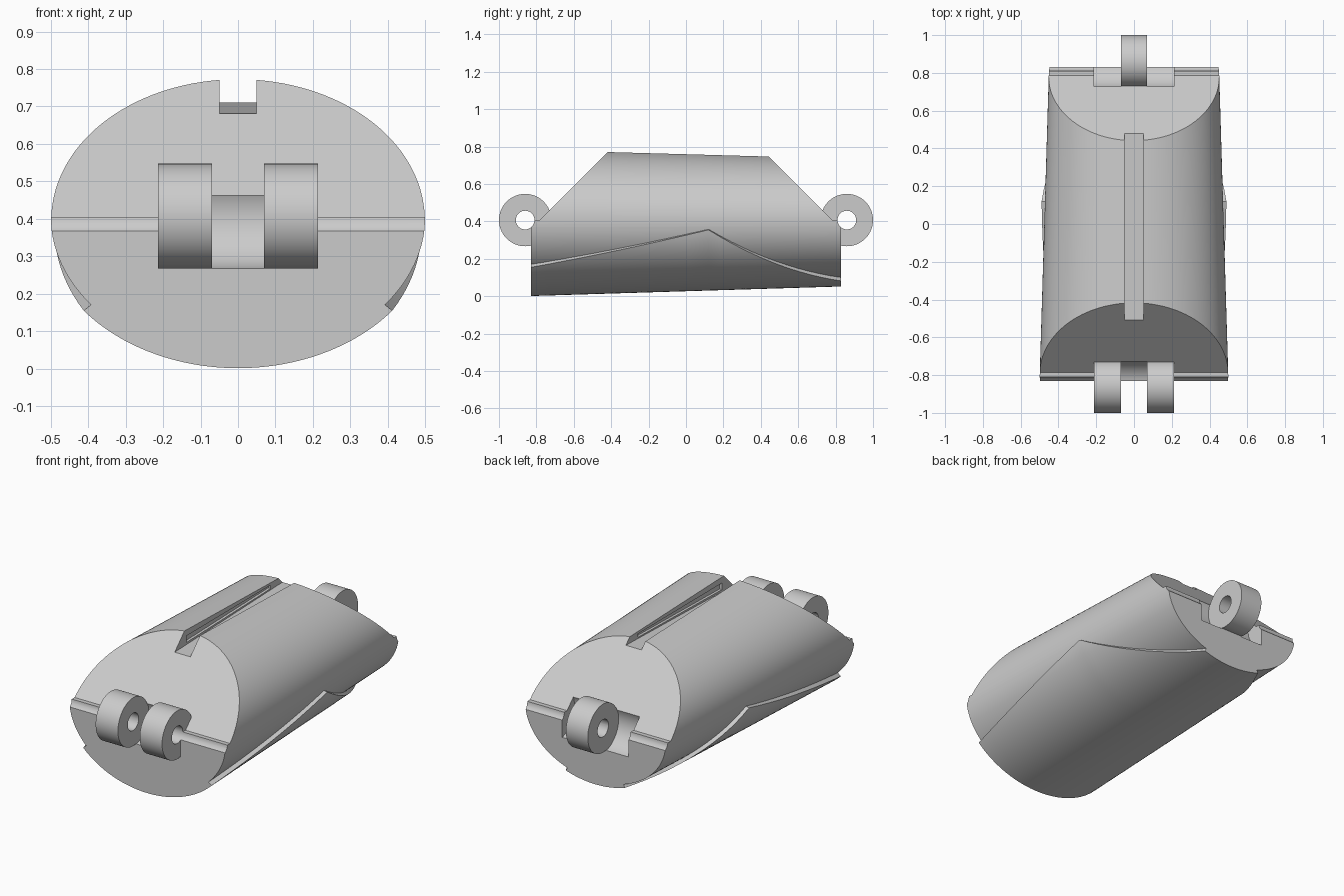
import bpy, bmesh, math

if "Cube" in bpy.data.objects:
    bpy.data.objects.remove(bpy.data.objects["Cube"], do_unlink=True)

grey = bpy.data.materials.new("plain grey")
grey.use_nodes = True
grey.diffuse_color = (0.6, 0.6, 0.6, 1)
grey.node_tree.nodes["Principled BSDF"].inputs["Base Color"].default_value = (0.6, 0.6, 0.6, 1)

END = 0.83          # half length of the body
AXIS_Z = 0.407      # height of the hinge axis
HINGE_Y = 0.86
RADIUS = 0.14
INNER, OUTER = 0.07, 0.213


def loft(name, rings):
    """Closed solid through a list of equal-length point rings."""
    bm = bmesh.new()
    rows = [[bm.verts.new(p) for p in ring] for ring in rings]
    n = len(rows[0])
    for a, b in zip(rows, rows[1:]):
        for i in range(n):
            j = (i + 1) % n
            bm.faces.new((a[i], a[j], b[j], b[i]))
    bm.faces.new(rows[0])
    bm.faces.new(rows[-1])
    bmesh.ops.recalc_face_normals(bm, faces=bm.faces)
    mesh = bpy.data.meshes.new(name)
    bm.to_mesh(mesh)
    bm.free()
    ob = bpy.data.objects.new(name, mesh)
    bpy.context.collection.objects.link(ob)
    mesh.materials.append(grey)
    return ob


def prism(name, profile, x0, x1):
    """Side profile of (y, z) points extruded along x."""
    return loft(name, [[(x, y, z) for y, z in profile] for x in (x0, x1)])


def cylinder(name, y, r, x0, x1, n=64):
    turns = [math.tau * i / n for i in range(n)]
    return prism(name, [(y + r * math.cos(t), AXIS_Z + r * math.sin(t)) for t in turns], x0, x1)


def cut(ob, cutter, operation="DIFFERENCE"):
    """Apply a boolean and discard the cutter."""
    mod = ob.modifiers.new("cut", "BOOLEAN")
    mod.object, mod.operation, mod.solver = cutter, operation, "EXACT"
    bpy.context.view_layer.objects.active = ob
    bpy.ops.object.modifier_apply(modifier=mod.name)
    bpy.data.objects.remove(cutter, do_unlink=True)


def lerp(a, b, t):
    return a + (b - a) * t


def radii(y):
    t = (y + END) / (2 * END)
    return lerp(0.5, 0.45, t), lerp(0.379, 0.333, t)


def ellipse_point(y, angle, grow=0.0):
    rx, rz = radii(y)
    return ((rx + grow) * math.cos(angle), y, 0.405 + (rz + grow) * math.sin(angle))


# Tapered oval body trimmed to its side profile
body = loft("body", [[ellipse_point(y, math.tau * i / 128) for i in range(128)] for y in (-0.9, 0.9)])
side = [(-END, -0.1), (END, -0.1), (END, 0.405), (0.785, 0.405), (0.385, 0.805), (-0.385, 0.805),
        (-0.785, 0.405), (-END, 0.405)]
cut(body, prism("trim", side, -0.6, 0.6), "INTERSECT")

# Top slot with undercut side grooves
cut(body, prism("slot", [(-0.7, 0.676), (0.7, 0.717), (0.7, 0.9), (-0.7, 0.9)], -0.05, 0.05))
cut(body, prism("groove", [(-0.4, 0.697), (0.37, 0.715), (0.37, 0.735), (-0.4, 0.735)], -0.065, 0.065))

# Round pockets that receive the neighbouring knuckles
cut(body, cylinder("pocket", -HINGE_Y, RADIUS + 0.003, -INNER, INNER))
for x0, x1 in ((-OUTER, -INNER), (INNER, OUTER)):
    cut(body, cylinder("pocket", HINGE_Y, RADIUS + 0.003, x0, x1))

# Pin channels across both ends
for y in (-HINGE_Y, HINGE_Y):
    cut(body, cylinder("pin", y, 0.05, -0.7, 0.7, 32))

# Hinge knuckles with pin holes
knuckles = []
for name, y, x0, x1 in (("front_knuckle_left", -HINGE_Y, INNER, OUTER),
                        ("front_knuckle_right", -HINGE_Y, -OUTER, -INNER),
                        ("back_knuckle", HINGE_Y, -INNER, INNER)):
    ob = cylinder(name, y, RADIUS, x0, x1)
    cut(ob, cylinder("pin", y, 0.05, -0.7, 0.7, 32))
    knuckles.append(ob)


# Raised belly plate with a peaked upper edge on each side
def plate_edge(y):
    if y < 0.12:
        t = (y + END) / (0.12 + END)
        return lerp(0.17, 0.358, t) - 0.03 * t * (1 - t)
    t = (y - 0.12) / (END - 0.12)
    return lerp(0.358, 0.1, t) - 0.16 * t * (1 - t)


def plate_ring(y, n=64):
    a = math.asin((0.405 - plate_edge(y)) / radii(y)[1])
    angles = [lerp(-math.pi + a, -a, i / n) for i in range(n + 1)]
    thick = lerp(0.025, 0.02, (y + END) / (2 * END))
    return ([ellipse_point(y, t, thick) for t in angles]
            + [ellipse_point(y, t, -0.01) for t in reversed(angles)])


stations = [lerp(-END, 0.12, i / 10) for i in range(10)] + [lerp(0.12, END, i / 12) for i in range(13)]
plate = loft("belly_plate", [plate_ring(y) for y in stations])

# Smooth curves, sharp edges
bpy.ops.object.select_all(action="DESELECT")
for ob in [body, plate] + knuckles:
    ob.select_set(True)
bpy.context.view_layer.objects.active = body
bpy.ops.object.shade_smooth_by_angle(angle=math.radians(25))
